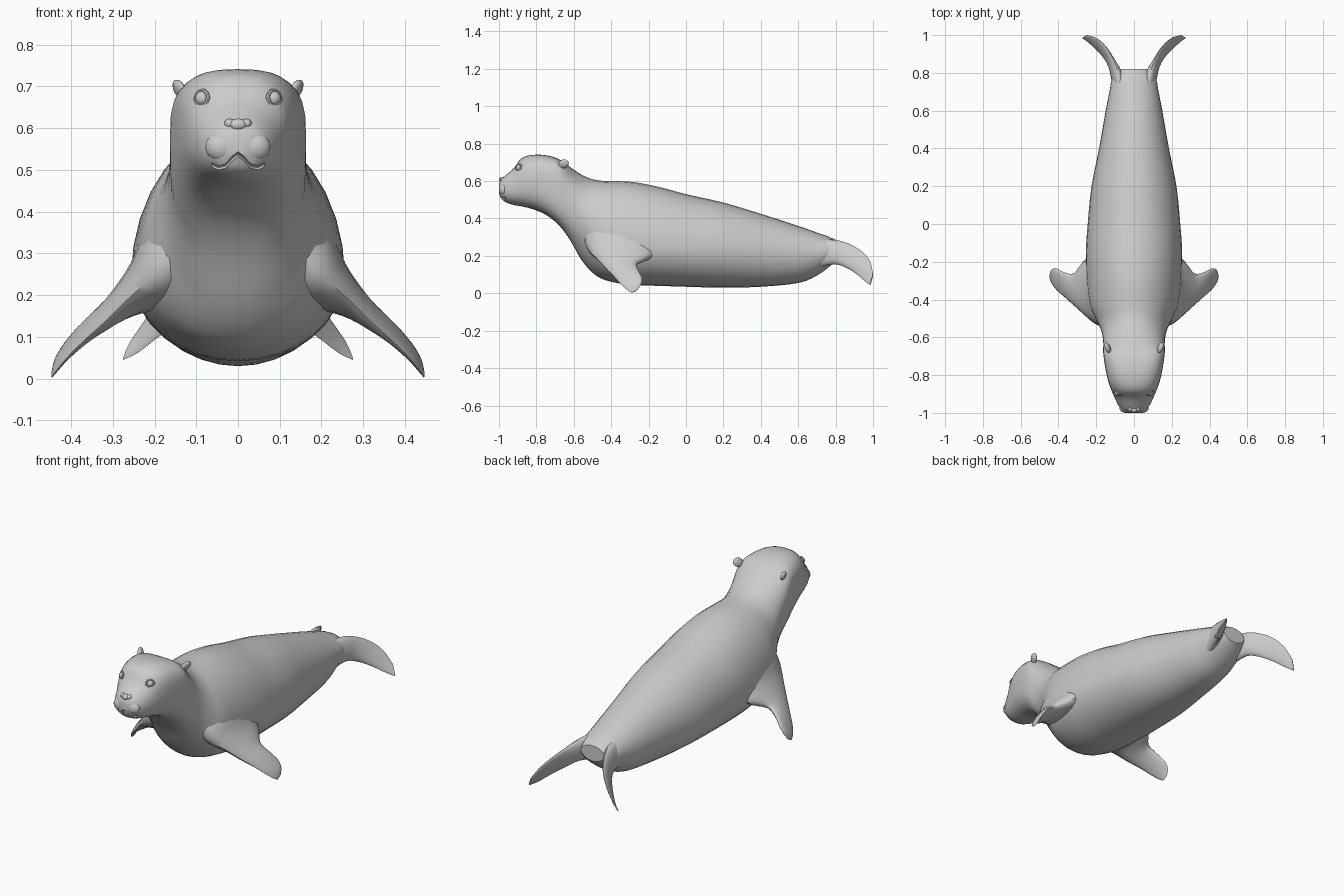
import bpy, bmesh, math
from mathutils import Vector as V
from mathutils.bvhtree import BVHTree

if "Cube" in bpy.data.objects:
    bpy.data.objects.remove(bpy.data.objects["Cube"])

bpy.ops.object.select_all(action='DESELECT')


def shade(ob, angle=40):
    bpy.ops.object.select_all(action='DESELECT')
    ob.select_set(True)
    bpy.context.view_layer.objects.active = ob
    bpy.ops.object.shade_smooth_by_angle(angle=math.radians(angle))


def mirror(ob):
    ob.modifiers.new("mirror", 'MIRROR').use_axis[0] = True


def spline(rows, steps):
    """Catmull-Rom interpolation of rows of numbers."""
    out = []
    for i in range(len(rows) - 1):
        a, b, c, d = (rows[min(max(i + k, 0), len(rows) - 1)] for k in (-1, 0, 1, 2))
        for s in range(steps):
            t = s / steps
            out.append([0.5 * (2 * q + (r - p) * t + (2 * p - 5 * q + 4 * r - u) * t * t
                               + (3 * q - p - 3 * r + u) * t ** 3)
                        for p, q, r, u in zip(a, b, c, d)])
    return out + [list(rows[-1])]


def loft(name, rings):
    """Skin closed rings of points and cap both ends."""
    n = len(rings[0])
    verts = [p for r in rings for p in r]
    faces = [(i * n + j, i * n + (j + 1) % n, (i + 1) * n + (j + 1) % n, (i + 1) * n + j)
             for i in range(len(rings) - 1) for j in range(n)]
    faces += [tuple(range(n)), tuple(range(len(verts) - n, len(verts)))]
    me = bpy.data.meshes.new(name)
    me.from_pydata(verts, [], faces)
    bm = bmesh.new()
    bm.from_mesh(me)
    bmesh.ops.recalc_face_normals(bm, faces=bm.faces)
    bm.to_mesh(me)
    bm.free()
    ob = bpy.data.objects.new(name, me)
    bpy.context.collection.objects.link(ob)
    return ob


def body_ring(y, zb, zt, w, zc, e, n=32):
    ring = []
    for k in range(n):
        c, s = math.cos(math.tau * k / n), math.sin(math.tau * k / n)
        h = zt - zc if s > 0 else zc - zb
        ring.append(V((w * math.copysign(abs(c) ** (2 / e), c), y,
                       zc + h * math.copysign(abs(s) ** (2 / e), s))))
    return ring


def blade(name, rows, normal, n=16):
    """Flipper: rows of edge point A, edge point B, thickness."""
    nrm, rings = V(normal).normalized(), []
    for r in spline(rows, 3):
        a, b = V(r[:3]), V(r[3:6])
        rings.append([(a + b) / 2 + (a - b) / 2 * math.cos(math.tau * k / n)
                      + nrm * r[6] / 2 * math.sin(math.tau * k / n) for k in range(n)])
    ob = loft(name, rings)
    mirror(ob)
    shade(ob, 50)
    return ob


def ball(name, loc, scale, rot=(0, 0, 0), seg=16):
    bpy.ops.mesh.primitive_uv_sphere_add(segments=seg, ring_count=seg // 2 + 2, radius=1,
                                         location=loc, rotation=rot)
    ob = bpy.context.object
    ob.name, ob.scale = name, scale
    shade(ob)
    return ob


# Body with neck and head: y, bottom, top, half width, height of widest point, squareness
sections = [
    (-1.0, .535, .585, .03, .56, 2), (-.987, .505, .612, .06, .555, 2.2),
    (-.96, .485, .635, .083, .555, 2.2), (-.92, .472, .67, .102, .565, 2.3),
    (-.88, .465, .722, .12, .59, 2.5), (-.82, .45, .74, .14, .61, 2.7),
    (-.75, .42, .738, .154, .60, 3), (-.68, .365, .718, .163, .58, 3.2),
    (-.62, .285, .675, .163, .50, 2.5), (-.56, .18, .635, .175, .42, 2.1),
    (-.5, .11, .61, .205, .33, 2), (-.43, .07, .60, .235, .29, 2),
    (-.3, .045, .597, .252, .26, 2), (-.15, .04, .57, .255, .25, 2),
    (0, .035, .53, .245, .24, 2), (.2, .03, .485, .225, .23, 2),
    (.4, .035, .425, .185, .22, 2), (.6, .055, .36, .15, .21, 2),
    (.7, .095, .325, .13, .215, 2), (.77, .145, .30, .115, .225, 2),
    (.82, .19, .275, .07, .235, 2)]
body = loft("body", [body_ring(*s) for s in spline(sections, 3)])
tree = BVHTree.FromPolygons([v.co.copy() for v in body.data.vertices],
                            [tuple(p.vertices) for p in body.data.polygons])


def on_face(x, z, depth=0.0):
    """Point on the front of the head at x, z, pushed in by depth."""
    hit = tree.ray_cast(V((x, -2, z)), V((0, 1, 0)))[0]
    return V((x, (hit.y if hit else -.95) + depth, z))


# Mouth groove
half = [(.062, .512), (.048, .505), (.03, .509), (.014, .527)]
path = [(-x, z) for x, z in half] + [(0, .538)] + [(x, z) for x, z in reversed(half)]
groove = []
for x, z in path:
    c = on_face(x, z)
    groove.append([c + V((0, .012 * math.cos(k * math.tau / 8), .006 * math.sin(k * math.tau / 8)))
                   for k in range(8)])
cutter = loft("mouth_cutter", groove)
cutter.hide_render = True
cut = body.modifiers.new("mouth", 'BOOLEAN')
cut.operation, cut.object, cut.solver = 'DIFFERENCE', cutter, 'EXACT'
bpy.context.view_layer.objects.active = body
bpy.ops.object.modifier_apply(modifier="mouth")
bpy.data.objects.remove(cutter)
shade(body)

# Front flippers, leading edge then trailing edge
blade("front_flippers", [
    (.10, -.55, .36, .10, -.14, .30, .26),
    (.18, -.54, .27, .18, -.15, .24, .20),
    (.225, -.515, .225, .225, -.165, .215, .13),
    (.27, -.475, .185, .27, -.20, .19, .085),
    (.32, -.43, .135, .32, -.262, .16, .055),
    (.37, -.385, .09, .37, -.255, .125, .038),
    (.41, -.35, .05, .41, -.236, .085, .026),
    (.436, -.315, .018, .434, -.24, .05, .018),
    (.446, -.29, .004, .444, -.26, .018, .008)], (.5, 0, .87))

# Hind flippers, upper edge then lower edge
blade("hind_flippers", [
    (.06, .68, .29, .08, .68, .13, .08),
    (.085, .80, .285, .105, .79, .155, .06),
    (.11, .87, .265, .14, .86, .135, .035),
    (.15, .94, .225, .19, .915, .10, .022),
    (.20, .985, .17, .24, .96, .062, .014),
    (.25, 1.0, .10, .275, .985, .045, .008)], (.85, -.5, .15))

# Nose
ball("nose", on_face(0, .608, .006), (.022, .016, .015))
for side in (-1, 1):
    tag = "left" if side > 0 else "right"
    ball(tag + "_nostril_wing", on_face(side * .02, .611, .006), (.013, .014, .012), seg=12)
    # Whisker pads
    ball(tag + "_whisker_pad", on_face(side * .038, .555, .024), (.04, .028, .036))
    # Eyes with lids
    eye = on_face(side * .085, .671, .006)
    ball(tag + "_eye", eye, (.018, .018, .018))
    bpy.ops.mesh.primitive_torus_add(location=eye + V((side * .002, -.003, 0)),
                                     rotation=(math.radians(80), 0, side * math.radians(40)),
                                     major_radius=.019, minor_radius=.005,
                                     major_segments=20, minor_segments=8)
    lid = bpy.context.object
    lid.name = tag + "_eyelid"
    shade(lid)
    # Ears
    ball(tag + "_ear", (side * .139, -.655, .692), (.013, .032, .024),
         (math.radians(25), math.radians(side * 20), math.radians(side * -18)), 12)
